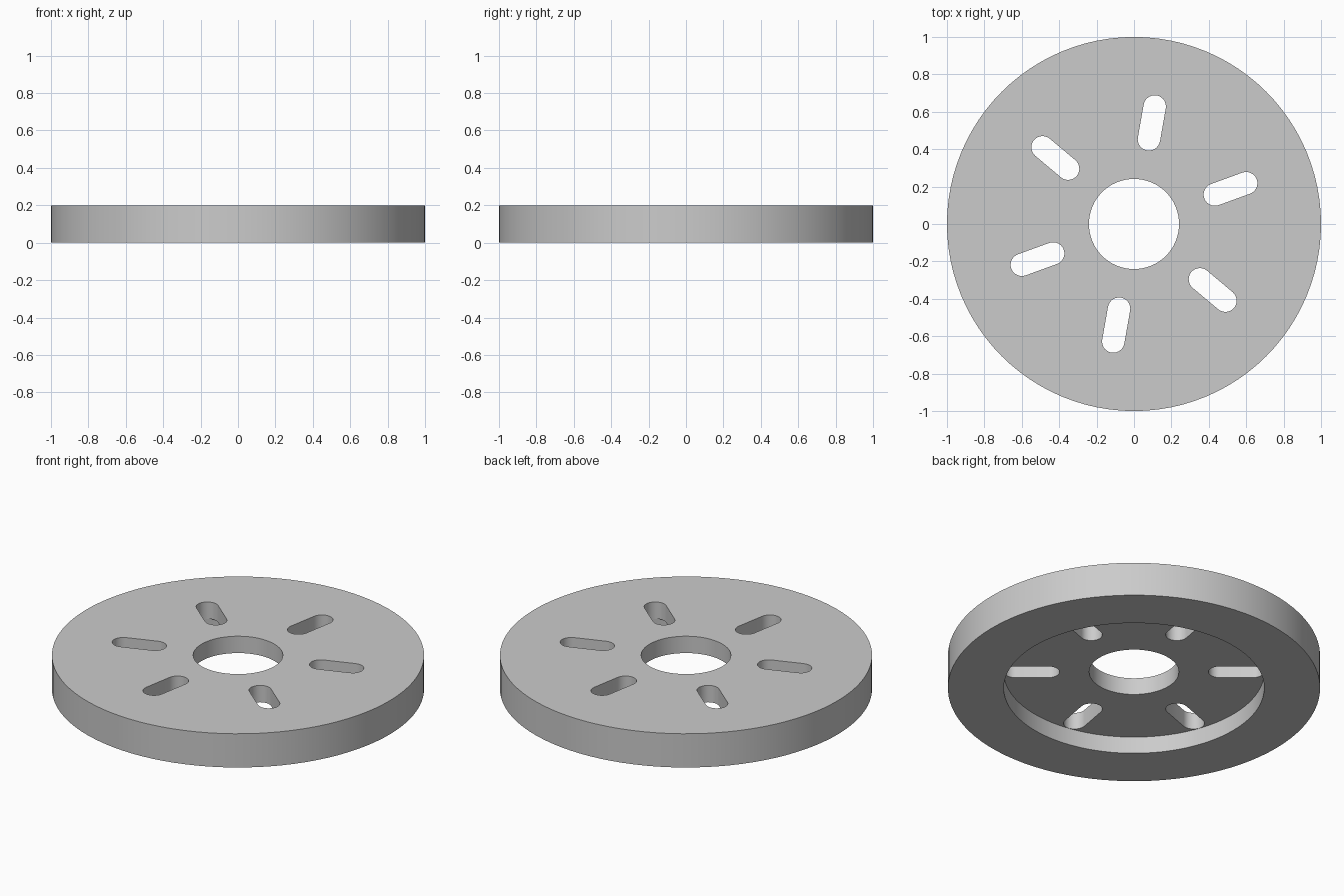
import bpy, bmesh, math

if "Cube" in bpy.data.objects:
    bpy.data.objects.remove(bpy.data.objects["Cube"])

grey = bpy.data.materials.new("plain grey")
grey.diffuse_color = (0.6, 0.6, 0.6, 1)
grey.use_nodes = True
grey.node_tree.nodes["Principled BSDF"].inputs["Base Color"].default_value = grey.diffuse_color


def prism(name, outline, z0, z1):
    """Closed solid made by extruding a flat outline from z0 to z1."""
    bm = bmesh.new()
    face = bm.faces.new([bm.verts.new((x, y, z0)) for x, y in outline])
    ext = bmesh.ops.extrude_face_region(bm, geom=[face])["geom"]
    for v in ext:
        if isinstance(v, bmesh.types.BMVert):
            v.co.z = z1
    bmesh.ops.recalc_face_normals(bm, faces=bm.faces)
    mesh = bpy.data.meshes.new(name)
    bm.to_mesh(mesh)
    bm.free()
    obj = bpy.data.objects.new(name, mesh)
    bpy.context.collection.objects.link(obj)
    mesh.materials.append(grey)
    return obj


def circle(r, n):
    return [(r * math.cos(2 * math.pi * i / n), r * math.sin(2 * math.pi * i / n)) for i in range(n)]


def slot(r_in, r_out, w, angle, n=14):
    """Radial slot with round ends; w is its half width."""
    pts = []
    for centre, start in ((r_out, -math.pi / 2), (r_in, math.pi / 2)):
        for i in range(n + 1):
            a = start + math.pi * i / n
            pts.append((centre + w * math.cos(a), w * math.sin(a)))
    c, s = math.cos(angle), math.sin(angle)
    return [(x * c - y * s, x * s + y * c) for x, y in pts]


# Main disc
disc = prism("disc", circle(1.0, 96), 0, 0.2)

# Underside recess, centre bore and six radial slots
cutters = [prism("recess_cutter", circle(0.70, 96), -0.1, 0.1),
           prism("bore_cutter", circle(0.241, 64), -0.2, 0.4)]
for k in range(6):
    cutters.append(prism(f"slot_cutter_{k + 1}",
                         slot(0.46, 0.638, 0.06, math.radians(20 + 60 * k)), 0.05, 0.3))

bpy.context.view_layer.objects.active = disc
disc.select_set(True)
for cutter in cutters:
    cutter.select_set(False)
    mod = disc.modifiers.new(cutter.name, 'BOOLEAN')
    mod.operation = 'DIFFERENCE'
    mod.solver = 'EXACT'
    mod.object = cutter
    bpy.ops.object.modifier_apply(modifier=mod.name)
    bpy.data.objects.remove(cutter)

bpy.ops.object.shade_smooth_by_angle(angle=math.radians(30))
